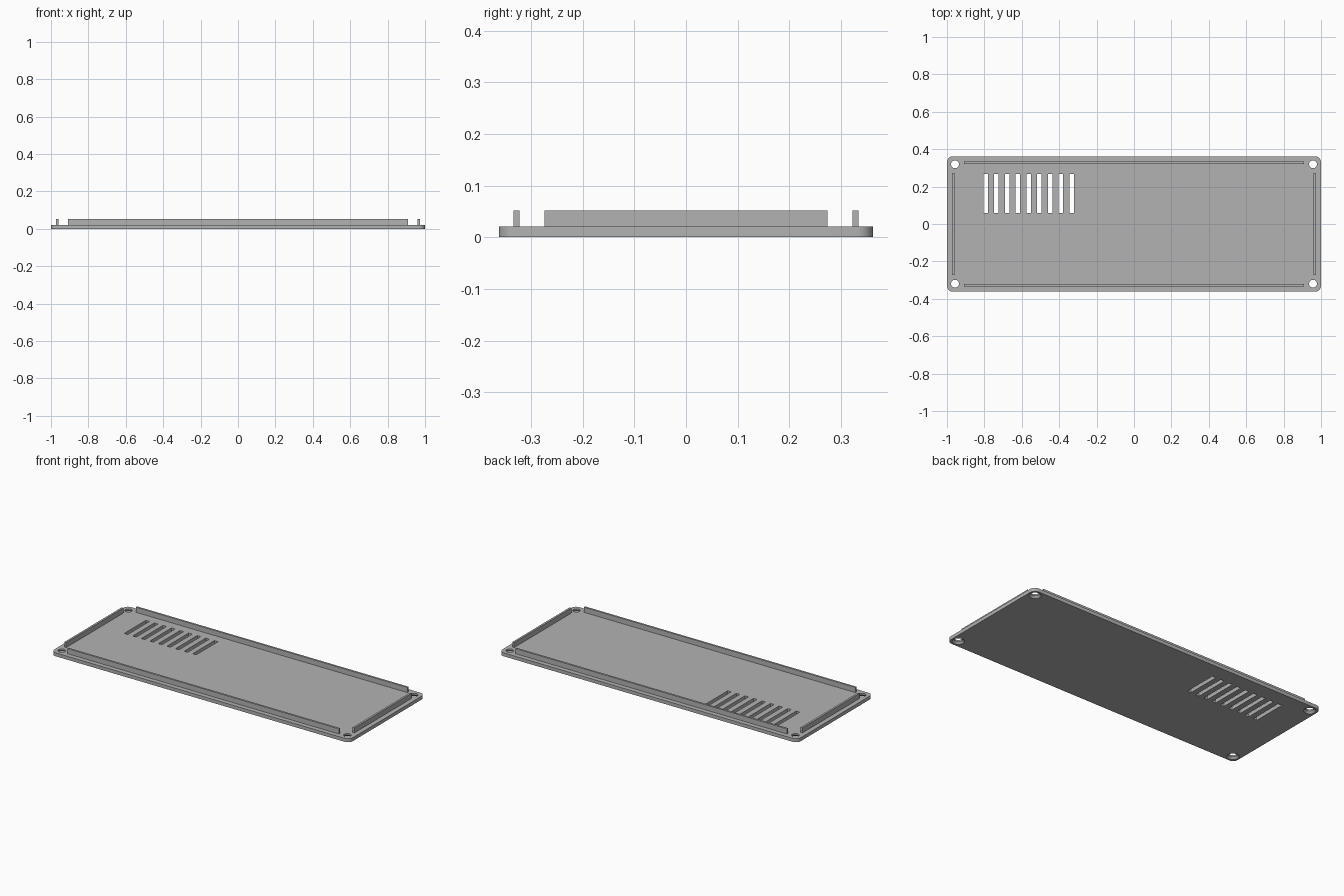
import bpy
import bmesh
from math import radians
from mathutils import Matrix

cube = bpy.data.objects.get("Cube")
if cube:
    bpy.data.objects.remove(cube, do_unlink=True)

LENGTH, WIDTH, THICK = 2.0, 0.724, 0.021
RAIL_TOP = 0.052

grey = bpy.data.materials.new("light_grey")
grey.use_nodes = True
GREY = (0.45, 0.45, 0.45, 1)
grey.diffuse_color = GREY
grey.node_tree.nodes["Principled BSDF"].inputs["Base Color"].default_value = GREY


def make_object(name, bm):
    mesh = bpy.data.meshes.new(name)
    bm.to_mesh(mesh)
    bm.free()
    obj = bpy.data.objects.new(name, mesh)
    bpy.context.collection.objects.link(obj)
    mesh.materials.append(grey)
    return obj


def add_box(bm, low, high):
    centre = [(a + b) / 2 for a, b in zip(low, high)]
    size = [b - a for a, b in zip(low, high)]
    matrix = Matrix.Translation(centre) @ Matrix.Diagonal((*size, 1))
    bmesh.ops.create_cube(bm, size=1, matrix=matrix)


def add_cone(bm, x, y, z0, z1, r0, r1):
    bmesh.ops.create_cone(bm, cap_ends=True, segments=32, radius1=r0, radius2=r1,
                          depth=z1 - z0, matrix=Matrix.Translation((x, y, (z0 + z1) / 2)))


def cut(target, bm):
    cutter = make_object("cutter", bm)
    cutter.hide_render = True
    mod = target.modifiers.new("cut", "BOOLEAN")
    mod.operation = "DIFFERENCE"
    mod.solver = "EXACT"
    mod.object = cutter
    bpy.context.view_layer.objects.active = target
    bpy.ops.object.modifier_apply(modifier=mod.name)
    bpy.data.objects.remove(cutter, do_unlink=True)


# Cover plate with rounded corners
bm = bmesh.new()
add_box(bm, (-LENGTH / 2, -WIDTH / 2, 0), (LENGTH / 2, WIDTH / 2, THICK))
uprights = [e for e in bm.edges if abs(e.verts[0].co.z - e.verts[1].co.z) > THICK / 2]
bmesh.ops.bevel(bm, geom=uprights, offset=0.032, segments=8, profile=0.5, affect="EDGES")
plate = make_object("cover_plate", bm)

# Ventilation slots and corner screw holes
bm = bmesh.new()
for i in range(9):
    x = -0.793 + i * 0.0574
    add_box(bm, (x - 0.012, 0.06, -0.1), (x + 0.012, 0.268, 0.1))
corners = [(x, y) for x in (-0.957, 0.957) for y in (-0.319, 0.319)]
for x, y in corners:
    add_cone(bm, x, y, -0.1, 0.1, 0.021, 0.021)
cut(plate, bm)

# Countersinks on the underside
bm = bmesh.new()
for x, y in corners:
    add_cone(bm, x, y, -0.012, 0.012, 0.045, 0.021)
cut(plate, bm)

# Locating rails along the four edges
for name, side in (("front_rail", -1), ("back_rail", 1)):
    bm = bmesh.new()
    add_box(bm, (-0.91, side * 0.328 - 0.006, THICK - 0.002),
            (0.91, side * 0.328 + 0.006, RAIL_TOP))
    make_object(name, bm)
for name, side in (("right_rail", -1), ("left_rail", 1)):
    bm = bmesh.new()
    add_box(bm, (side * 0.966 - 0.006, -0.274, THICK - 0.002),
            (side * 0.966 + 0.006, 0.274, RAIL_TOP))
    make_object(name, bm)

# Smooth the round corners and holes, keeping edges sharp
bpy.ops.object.select_all(action="DESELECT")
plate.select_set(True)
bpy.context.view_layer.objects.active = plate
bpy.ops.object.shade_smooth_by_angle(angle=radians(30))
